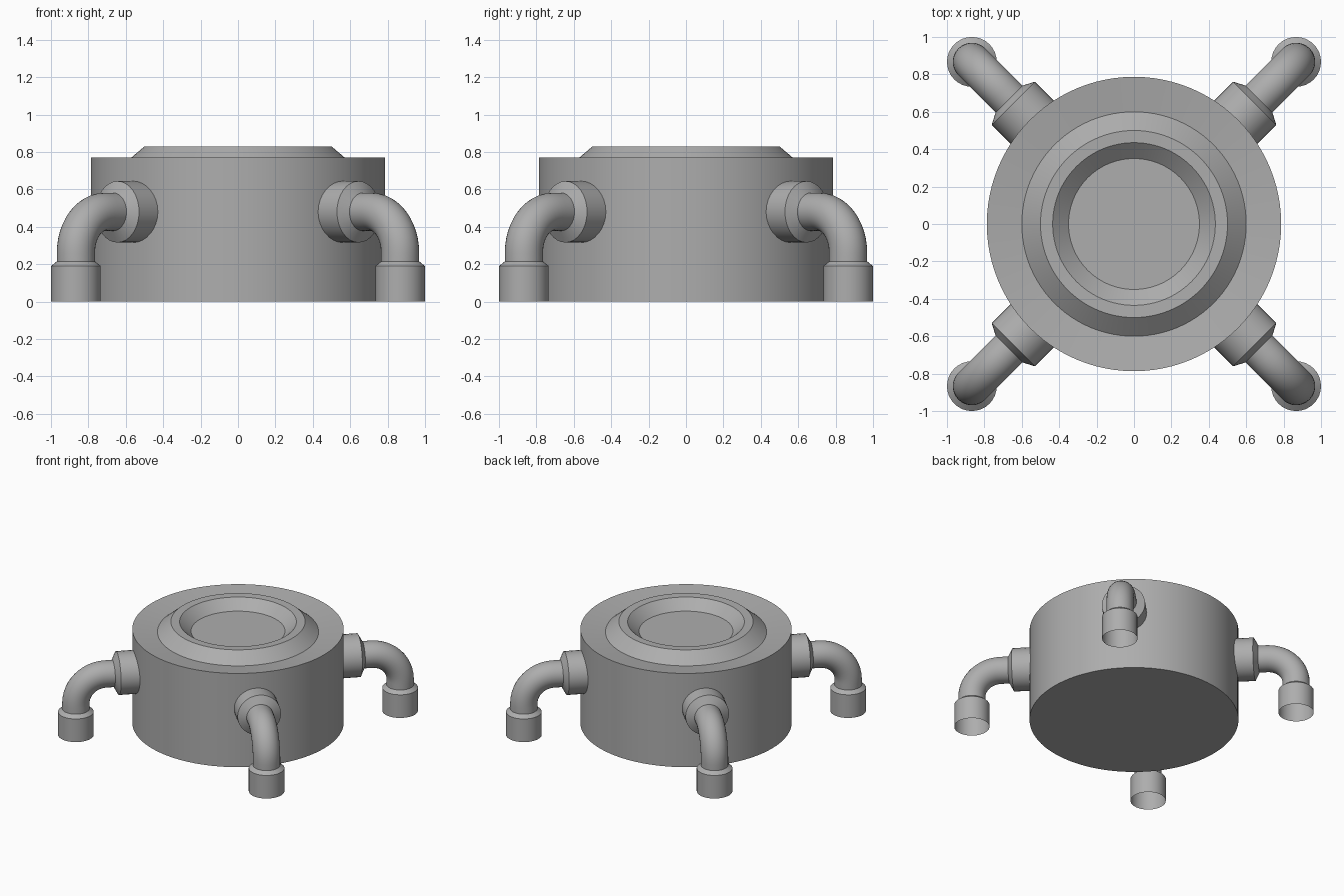
import bpy, bmesh, math
from mathutils import Vector

cube = bpy.data.objects.get("Cube")
if cube:
    bpy.data.objects.remove(cube, do_unlink=True)

GREY = (0.42, 0.42, 0.42, 1)
metal = bpy.data.materials.new("plain_grey")
metal.use_nodes = True
metal.diffuse_color = GREY
metal.node_tree.nodes["Principled BSDF"].inputs["Base Color"].default_value = GREY


def tube(name, stations, turn=0.0, sides=32, caps=False):
    """Skin round sections; a station is (distance out, height, radius, tilt).
    Tilt 0 runs outward, pi/2 runs straight down."""
    out = Vector((math.cos(turn), math.sin(turn), 0))
    side = Vector((-math.sin(turn), math.cos(turn), 0))
    up = Vector((0, 0, 1))
    bm = bmesh.new()
    rings = []
    for dist, height, radius, tilt in stations:
        centre = out * dist + up * height
        normal = out * math.sin(tilt) + up * math.cos(tilt)
        ring = []
        for i in range(sides):
            a = 2 * math.pi * i / sides
            ring.append(bm.verts.new(
                centre + radius * (math.cos(a) * side + math.sin(a) * normal)))
        rings.append(ring)
    for a, b in zip(rings, rings[1:]):
        for i in range(sides):
            j = (i + 1) % sides
            bm.faces.new((a[i], a[j], b[j], b[i]))
    if caps:
        bm.faces.new(rings[0])
        bm.faces.new(rings[-1])
    bmesh.ops.recalc_face_normals(bm, faces=bm.faces)
    mesh = bpy.data.meshes.new(name)
    bm.to_mesh(mesh)
    bm.free()
    mesh.materials.append(metal)
    obj = bpy.data.objects.new(name, mesh)
    bpy.context.collection.objects.link(obj)
    bpy.ops.object.select_all(action='DESELECT')
    obj.select_set(True)
    bpy.context.view_layer.objects.active = obj
    bpy.ops.object.shade_smooth_by_angle(angle=math.radians(30))
    return obj


DOWN = math.pi / 2

# Drum with a dished top, raised rim and sunken floor
profile = [(0.787, 0), (0.787, 0.77), (0.6, 0.745), (0.5, 0.83),
           (0.435, 0.828), (0.35, 0.752)]
tube("drum_body", [(0, z, r, DOWN) for r, z in profile], sides=96, caps=True)

# Four pipe arms on the diagonals
FOOT, AXIS, BEND, PIPE = 1.226, 0.48, 0.22, 0.102
COLLAR, SOCKET = 0.164, 0.133
STEPS = 12
corners = {"back_left": 1, "back_right": 3, "front_right": 5, "front_left": 7}
for corner, eighth in corners.items():
    turn = eighth * math.pi / 4

    # Collar joining the drum wall
    tube("collar_" + corner,
         [(0.7, AXIS, COLLAR, 0), (0.912, AXIS, COLLAR, 0),
          (0.945, AXIS, PIPE, 0)], turn)

    # Elbow pipe
    path = [(0.945, AXIS, PIPE, 0)]
    for i in range(STEPS + 1):
        t = DOWN * i / STEPS
        path.append((FOOT - BEND + BEND * math.sin(t),
                     AXIS - BEND + BEND * math.cos(t), PIPE, t))
    path.append((FOOT, 0.215, PIPE, DOWN))
    tube("elbow_" + corner, path, turn)

    # Open-ended socket at the foot
    tube("foot_socket_" + corner,
         [(FOOT, 0.215, PIPE, DOWN), (FOOT, 0.19, SOCKET, DOWN),
          (FOOT, 0, SOCKET, DOWN)], turn)
